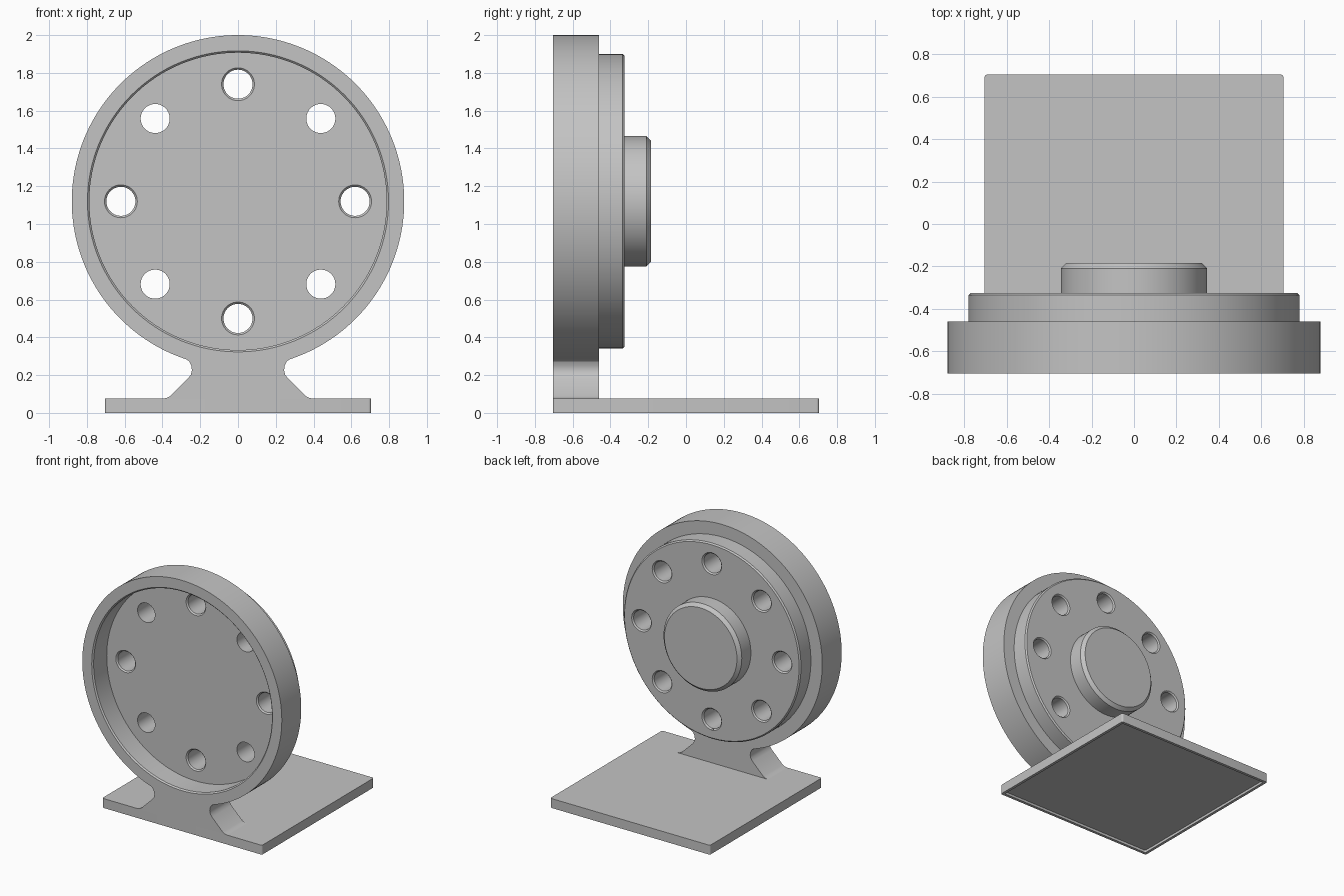
import bpy, bmesh
from math import sin, cos, pi, atan2, radians

cube = bpy.data.objects.get("Cube")
if cube:
    bpy.data.objects.remove(cube, do_unlink=True)

AXIS_Z, RIM_R = 1.12, 0.88
FRONT, RIM_BACK, STEP_BACK, HUB_BACK = -0.705, -0.46, -0.325, -0.185
FLOOR = -0.53

steel = bpy.data.materials.new("light grey metal")
steel.use_nodes = True
GREY = (0.55, 0.55, 0.55, 1)
steel.diffuse_color = GREY
steel.node_tree.nodes["Principled BSDF"].inputs["Base Color"].default_value = GREY


def make_object(name, bm):
    bmesh.ops.recalc_face_normals(bm, faces=bm.faces[:])
    mesh = bpy.data.meshes.new(name)
    bm.to_mesh(mesh)
    bm.free()
    mesh.materials.append(steel)
    obj = bpy.data.objects.new(name, mesh)
    bpy.context.collection.objects.link(obj)
    return obj


def prism(name, outline, offset, place):
    """Extrude a flat outline by offset; place maps 2D points to 3D."""
    bm = bmesh.new()
    face = bm.faces.new([bm.verts.new(place(u, v)) for u, v in outline])
    top = bmesh.ops.extrude_face_region(bm, geom=[face])["geom"]
    verts = [g for g in top if isinstance(g, bmesh.types.BMVert)]
    bmesh.ops.translate(bm, vec=offset, verts=verts)
    return make_object(name, bm)


def turned(name, profile, cx=0, cz=AXIS_Z, sides=128):
    """Solid of revolution about a y-parallel axis; profile is (radius, y)."""
    bm = bmesh.new()
    rings = [[bm.verts.new((cx + r * cos(2 * pi * i / sides), y,
                            cz + r * sin(2 * pi * i / sides)))
              for i in range(sides)] for r, y in profile]
    for a, b in zip(rings, rings[1:]):
        for i in range(sides):
            j = (i + 1) % sides
            bm.faces.new((a[i], a[j], b[j], b[i]))
    bm.faces.new(rings[0])
    bm.faces.new(rings[-1])
    return make_object(name, bm)


def combine(target, tool, operation):
    mod = target.modifiers.new(operation, "BOOLEAN")
    mod.operation, mod.object, mod.solver = operation, tool, "EXACT"
    graph = bpy.context.evaluated_depsgraph_get()
    mesh = bpy.data.meshes.new_from_object(target.evaluated_get(graph))
    target.modifiers.clear()
    target.data = mesh
    bpy.data.objects.remove(tool, do_unlink=True)


def rounded_square(half, r, steps=5):
    pts = []
    for k, (sx, sy) in enumerate([(1, 1), (-1, 1), (-1, -1), (1, -1)]):
        for i in range(steps + 1):
            a = (k + i / steps) * pi / 2
            pts.append((sx * (half - r) + r * cos(a), sy * (half - r) + r * sin(a)))
    return pts


# Base plate with a shallow recess underneath
flat = lambda z: (lambda x, y: (x, y, z))
base = prism("base_plate", rounded_square(0.705, 0.015), (0, 0, 0.075), flat(0))
hollow = prism("base_hollow", rounded_square(0.683, 0.01), (0, 0, 0.04), flat(-0.02))
combine(base, hollow, "DIFFERENCE")

# Rim and filleted neck share one silhouette
neck = [(0.40, 0.075), (0.378, 0.079), (0.36, 0.088), (0.265, 0.182),
        (0.25, 0.202), (0.244, 0.226), (0.247, 0.25), (0.258, 0.272),
        (0.272, 0.283)]
start = atan2(0.285 - AXIS_Z, 0.28)
sweep = pi - 2 * start
STEPS = 144
rim = [(RIM_R * cos(start + sweep * i / STEPS),
        AXIS_Z + RIM_R * sin(start + sweep * i / STEPS)) for i in range(STEPS + 1)]
outline = neck + rim + [(-x, z) for x, z in reversed(neck)]
housing = prism("flanged_housing", outline, (0, RIM_BACK - FRONT, 0),
                lambda x, z: (x, FRONT, z))

# Stepped rear disc and central hub
rear = turned("rear_disc", [(0.78, FLOOR - 0.03), (0.78, STEP_BACK - 0.01),
                            (0.77, STEP_BACK), (0.345, STEP_BACK),
                            (0.345, HUB_BACK - 0.025), (0.32, HUB_BACK)])
combine(housing, rear, "UNION")

# Front recess with a chamfered lip
recess = turned("recess", [(0.807, FRONT - 0.01), (0.787, FRONT + 0.01), (0.787, FLOOR)])
combine(housing, recess, "DIFFERENCE")

# Ring of eight bolt holes, every other one chamfered at the front
R, C = 0.077, 0.01
for k in range(8):
    a = k * pi / 4
    lip = C if k % 2 == 0 else 0
    profile = [(R + lip, FLOOR - 0.02), (R + lip, FLOOR), (R, FLOOR + C),
               (R, STEP_BACK - C), (R + C, STEP_BACK), (R + C, STEP_BACK + 0.02)]
    hole = turned("bolt_hole", profile, 0.62 * cos(a), AXIS_Z + 0.62 * sin(a), 40)
    combine(housing, hole, "DIFFERENCE")

# Smooth round walls, crisp edges
for obj in (base, housing):
    bpy.ops.object.select_all(action="DESELECT")
    obj.select_set(True)
    bpy.context.view_layer.objects.active = obj
    bpy.ops.object.shade_smooth_by_angle(angle=radians(25))
